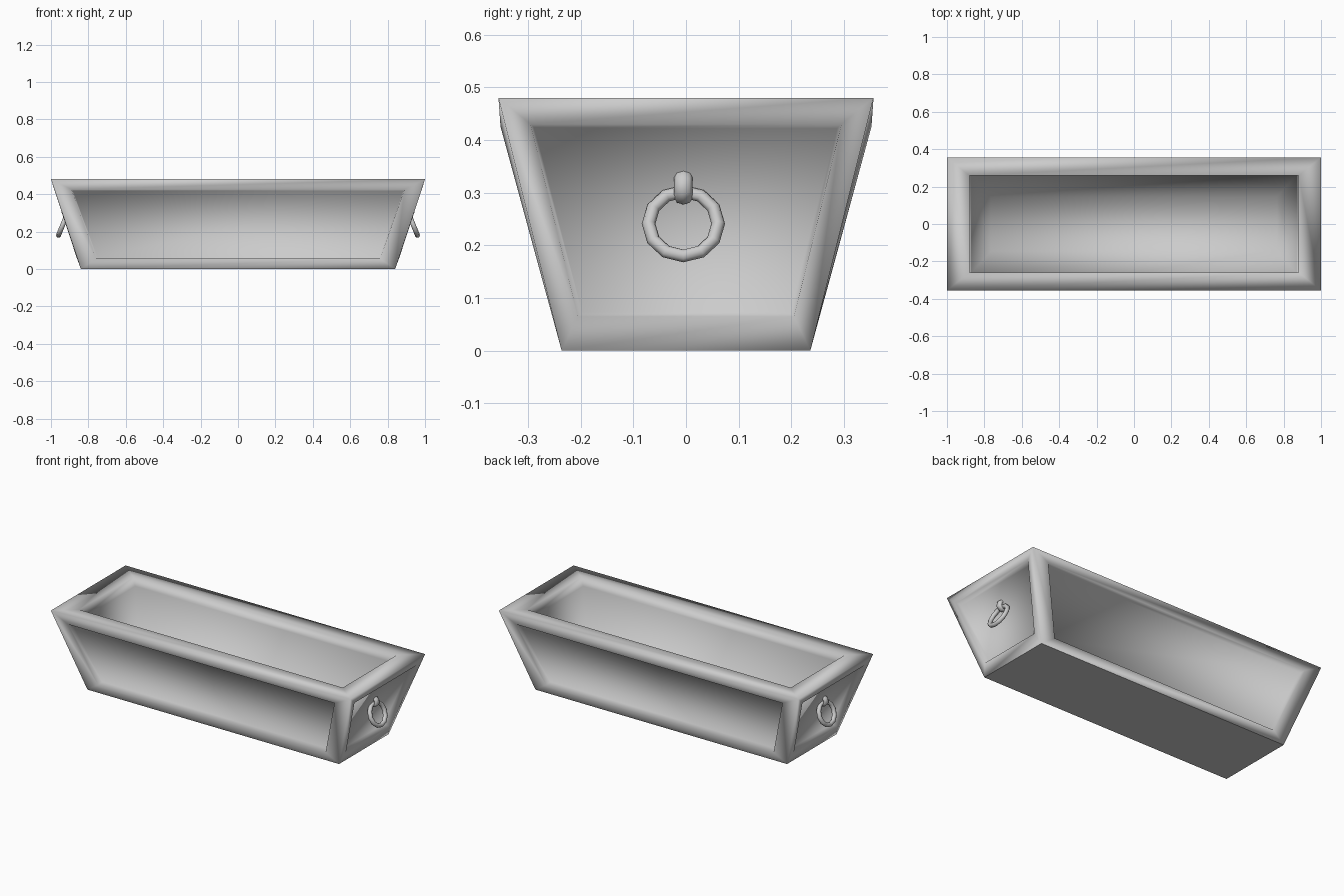
import bpy, bmesh
from math import pi, radians
from mathutils import Matrix, Vector

if "Cube" in bpy.data.objects:
    bpy.data.objects.remove(bpy.data.objects["Cube"])


def finish(bm, name, flat_bottom=False):
    bmesh.ops.recalc_face_normals(bm, faces=bm.faces)
    for f in bm.faces:
        f.smooth = not (flat_bottom and f.normal.z < -0.9 and f.calc_center_median().z < 0.01)
    me = bpy.data.meshes.new(name)
    bm.to_mesh(me)
    bm.free()
    ob = bpy.data.objects.new(name, me)
    bpy.context.collection.objects.link(ob)
    return ob


def rect(bm, x, y, z):
    return [bm.verts.new((sx * x, sy * y, z))
            for sx, sy in ((-1, -1), (1, -1), (1, 1), (-1, 1))]


def bridge(bm, a, b):
    n = len(a)
    for i in range(n):
        bm.faces.new((a[i], a[(i + 1) % n], b[(i + 1) % n], b[i]))


# Flared trough: rectangular loops, with a recessed panel in each outer side
def trough():
    bm = bmesh.new()
    bottom = rect(bm, 0.84, 0.236, 0)
    top = rect(bm, 1.0, 0.356, 0.48)
    lip = rect(bm, 0.88, 0.258, 0.48)
    under_lip = rect(bm, 0.87, 0.262, 0.425)
    floor = rect(bm, 0.765, 0.145, 0.06)
    for a, b in ((top, lip), (lip, under_lip), (under_lip, floor)):
        bridge(bm, a, b)
    bm.faces.new(floor)
    bm.faces.new(bottom)
    # Frame corners: half width, distance out, height (low and high)
    long_frame = ((0.76, 0.25, 0.055), (0.89, 0.352, 0.425))
    end_frame = ((0.205, 0.864, 0.065), (0.295, 0.984, 0.43))
    for i in range(4):
        j = (i + 1) % 4
        spin = Matrix.Rotation(i * pi / 2, 3, 'Z')
        low, high = long_frame if i % 2 == 0 else end_frame

        def loop(inset, depth):
            return [bm.verts.new(spin @ Vector((s * (w - inset), -d + depth, z + k * inset)))
                    for s, k, (w, d, z) in ((-1, 1, low), (1, 1, low), (1, -1, high), (-1, -1, high))]
        frame, panel = loop(0, 0), loop(0.008, 0.032)
        bridge(bm, [bottom[i], bottom[j], top[j], top[i]], frame)
        bridge(bm, frame, panel)
        bm.faces.new(panel)
    finish(bm, "trough", True)


# Ring handle: a low-poly torus hanging from each end
def ring_handle(side, name):
    bm = bmesh.new()
    seg, sides, R, r = 12, 8, 0.066, 0.013
    loops = []
    for i in range(seg):
        turn = Matrix.Rotation(i * 2 * pi / seg, 3, 'X')
        loops.append([bm.verts.new(turn @ (Vector((0, 0, R)) +
                      Matrix.Rotation(k * 2 * pi / sides, 3, 'Y') @ Vector((0, 0, r))))
                      for k in range(sides)])
    for i in range(seg):
        bridge(bm, loops[i], loops[(i + 1) % seg])
    bm.transform(Matrix.Translation((0.935, -0.005, 0.241)) @
                 Matrix.Rotation(radians(-22), 4, 'Y'))
    if side < 0:
        bm.transform(Matrix.Scale(-1, 4, (1, 0, 0)))
    finish(bm, name)


# Bent hook that holds the ring
def ring_hook(side, name):
    path = [(0.885, 0.33), (0.912, 0.336), (0.928, 0.322),
            (0.931, 0.303), (0.918, 0.29), (0.885, 0.29)]
    bm = bmesh.new()
    pts = [Vector((x, -0.005, z)) for x, z in path]
    loops = []
    for i, p in enumerate(pts):
        t = (pts[min(i + 1, len(pts) - 1)] - pts[max(i - 1, 0)]).normalized()
        n = t.cross(Vector((0, 1, 0)))
        loops.append([bm.verts.new(p + Matrix.Rotation(k * pi / 4, 3, t) @ n * 0.013)
                      for k in range(8)])
        for v in loops[-1]:
            v.co.y = -0.005 + (v.co.y + 0.005) * 1.35
    for a, b in zip(loops, loops[1:]):
        bridge(bm, a, b)
    bm.faces.new(loops[0])
    bm.faces.new(loops[-1])
    if side < 0:
        bm.transform(Matrix.Scale(-1, 4, (1, 0, 0)))
    finish(bm, name)


trough()
for side, label in ((1, "right"), (-1, "left")):
    ring_handle(side, label + "_ring_handle")
    ring_hook(side, label + "_ring_hook")
